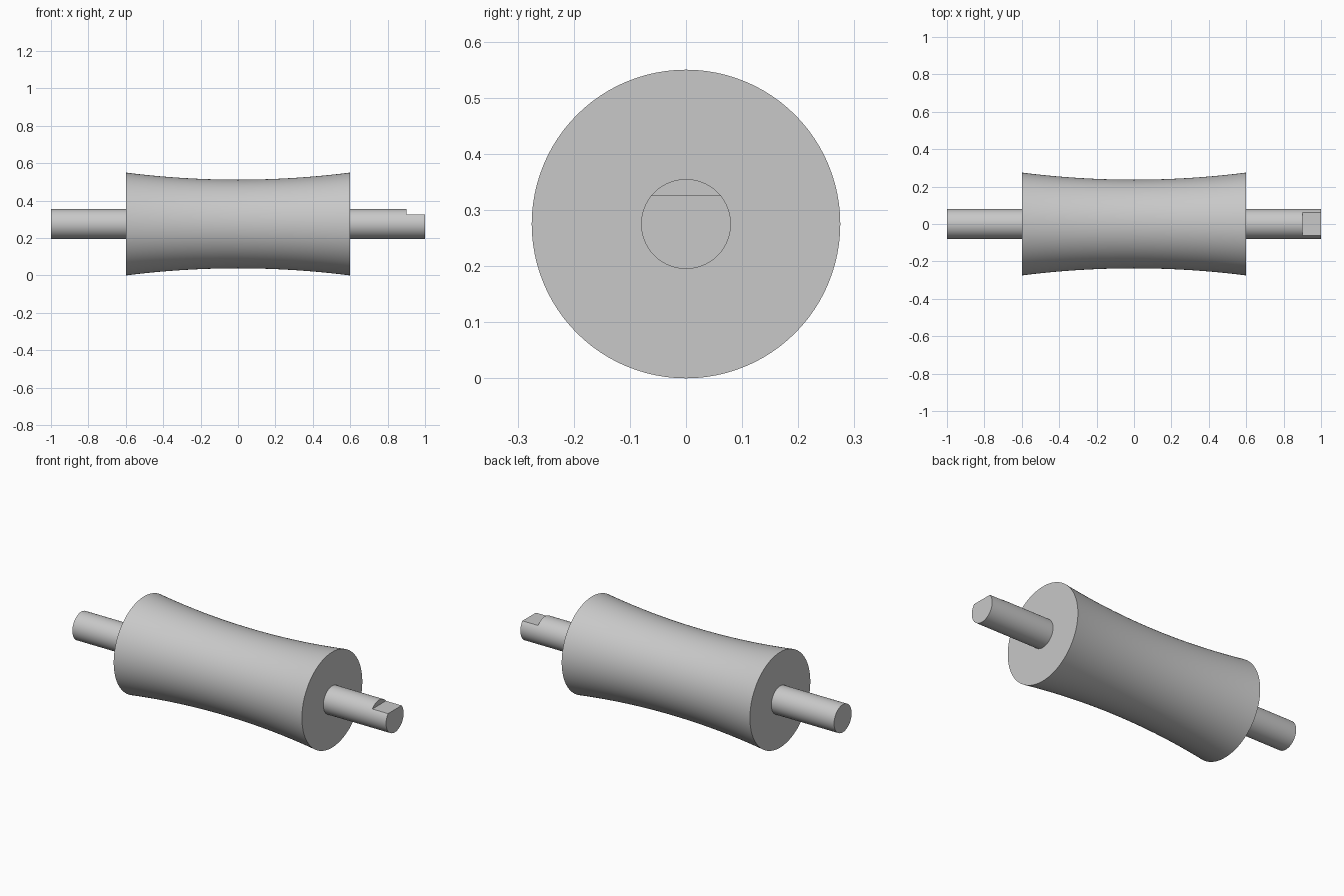
import bpy, bmesh, math
from mathutils import Matrix

AXIS_Z = 0.275      # height of the rotation axis
SIDES = 96

default = bpy.data.objects.get("Cube")
if default:
    bpy.data.objects.remove(default, do_unlink=True)

steel = bpy.data.materials.new("light grey")
steel.use_nodes = True
grey = (0.58, 0.58, 0.58, 1)
steel.diffuse_color = grey
steel.node_tree.nodes["Principled BSDF"].inputs["Base Color"].default_value = grey


def make_object(name, bm):
    bmesh.ops.recalc_face_normals(bm, faces=bm.faces)
    mesh = bpy.data.meshes.new(name)
    bm.to_mesh(mesh)
    bm.free()
    mesh.materials.append(steel)
    obj = bpy.data.objects.new(name, mesh)
    bpy.context.collection.objects.link(obj)
    return obj


def lathe(name, profile):
    """Turn (x, radius) pairs around the long axis, with capped ends."""
    bm = bmesh.new()
    rings = []
    for x, r in profile:
        angles = [math.tau * i / SIDES for i in range(SIDES)]
        rings.append([bm.verts.new((x, r * math.cos(a), AXIS_Z + r * math.sin(a)))
                      for a in angles])
    for a, b in zip(rings, rings[1:]):
        for i in range(SIDES):
            j = (i + 1) % SIDES
            bm.faces.new((a[i], a[j], b[j], b[i]))
    bm.faces.new(rings[0])
    bm.faces.new(rings[-1])
    return make_object(name, bm)


def smooth(obj):
    bpy.ops.object.select_all(action='DESELECT')
    obj.select_set(True)
    bpy.context.view_layer.objects.active = obj
    bpy.ops.object.shade_smooth_by_angle(angle=math.radians(30))


# Concave roller: waist at the middle, widest at both ends
HALF, END_R, WAIST_R, STEPS = 0.6, 0.275, 0.237, 32
stations = [-1 + 2 * i / STEPS for i in range(STEPS + 1)]
roller = lathe("roller", [(HALF * t, WAIST_R + (END_R - WAIST_R) * t * t)
                          for t in stations])
smooth(roller)

# Shaft through the roller
shaft = lathe("shaft", [(-1, 0.08), (1, 0.08)])

# Drive flat milled into the top of the left end
bm = bmesh.new()
bmesh.ops.create_cube(bm, size=1, matrix=Matrix.Translation((1.0, 0, 0.426))
                      @ Matrix.Diagonal((0.2, 0.4, 0.2, 1)))
cutter = make_object("flat_cutter", bm)
cutter.hide_render = True
cut = shaft.modifiers.new("drive flat", 'BOOLEAN')
cut.operation = 'DIFFERENCE'
cut.solver = 'EXACT'
cut.object = cutter
bpy.context.view_layer.objects.active = shaft
bpy.ops.object.modifier_apply(modifier=cut.name)
bpy.data.objects.remove(cutter, do_unlink=True)
smooth(shaft)
